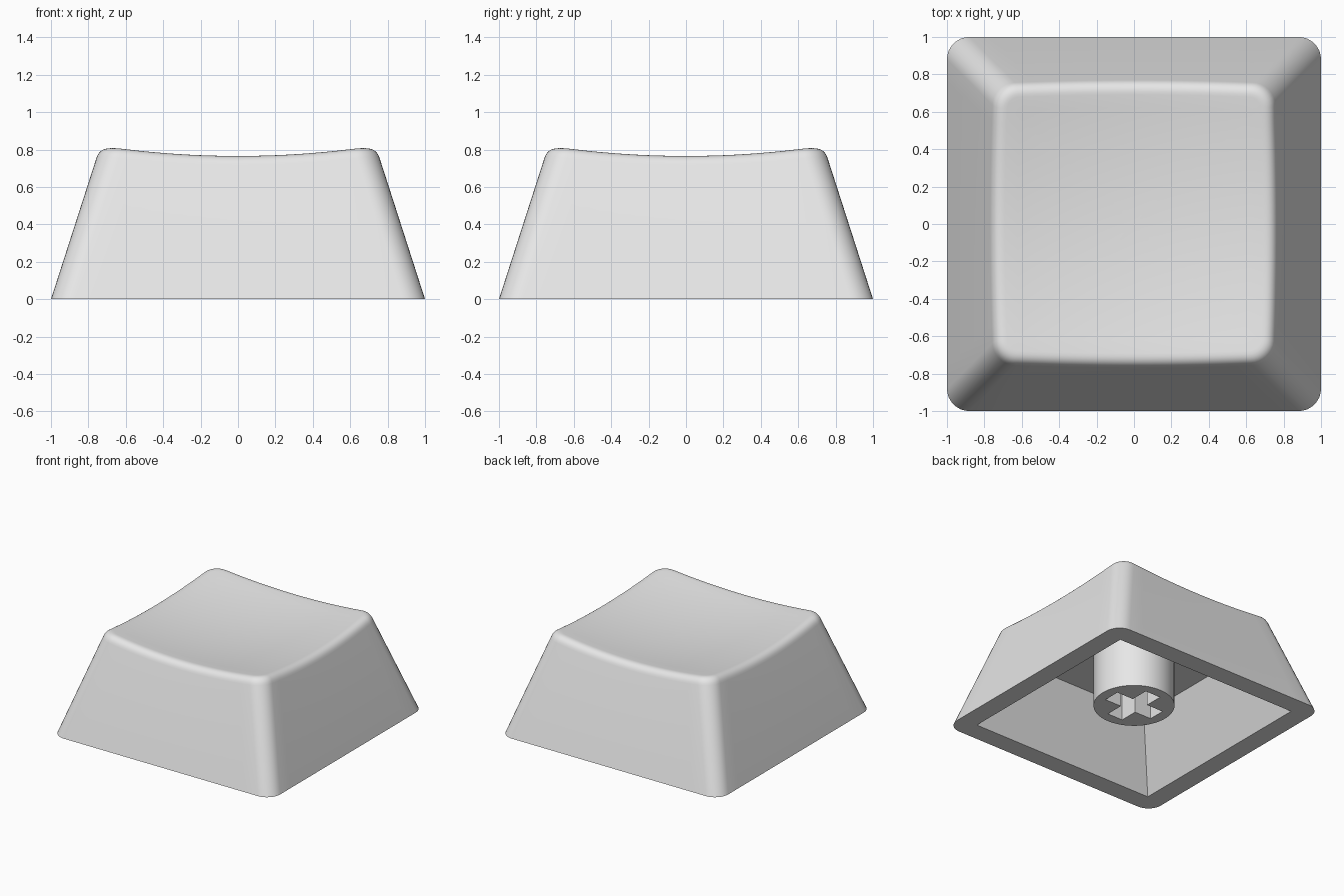
import bpy, bmesh, math

if "Cube" in bpy.data.objects:
    bpy.data.objects.remove(bpy.data.objects["Cube"])

SLOPE = 0.322        # side wall inset per unit of height
CORNER = 0.12        # vertical corner radius
FILLET = 0.06        # tangent length of the rounded top edge
CEILING = 0.52       # height of the hollow's ceiling

grey = bpy.data.materials.new("light grey plastic")
grey.diffuse_color = (0.8, 0.8, 0.8, 1)
grey.use_nodes = True
grey.node_tree.nodes["Principled BSDF"].inputs["Base Color"].default_value = grey.diffuse_color


def dish(x, y):
    """Height of the spherical hollow in the top."""
    return 0.714 + (x * x + y * y) / 9.5


def outline(half, r, corner_segs=8, side_segs=14):
    """Rounded square as (x, y) points, always the same count."""
    pts = []
    c = half - r
    for q in range(4):
        ca, sa = round(math.cos(q * math.pi / 2)), round(math.sin(q * math.pi / 2))
        quarter = [(c + r * math.cos(a), c + r * math.sin(a))
                   for a in (i * math.pi / 2 / corner_segs for i in range(corner_segs + 1))]
        quarter += [(c - 2 * c * i / side_segs, half) for i in range(1, side_segs)]
        pts += [(x * ca - y * sa, x * sa + y * ca) for x, y in quarter]
    return pts


def finish(obj):
    obj.data.materials.clear()
    obj.data.materials.append(grey)
    bpy.ops.object.select_all(action='DESELECT')
    obj.select_set(True)
    bpy.context.view_layer.objects.active = obj
    bpy.ops.object.shade_smooth_by_angle(angle=math.radians(30))


# Rings run from the hollow's ceiling, down, around the rim, up and over the top
rings = [[(x, y, CEILING) for x, y in outline(0.60, 0)],
         [(x, y, 0) for x, y in outline(0.84, 0)],
         [(x, y, 0) for x, y in outline(1.0, CORNER)]]

# Sharp edge where each wall line meets the dish, then the rounded edge over it
n = len(rings[0])
edge, low, inner = [], [], []
for i in range(n):
    z = 0.77
    for _ in range(6):
        x, y = outline(1 - SLOPE * z, CORNER)[i]
        z = dish(x, y)
    edge.append((x, y, z))
    zl = z - FILLET * 0.95
    low.append((*outline(1 - SLOPE * zl, CORNER)[i], zl))
    x, y = outline(1 - SLOPE * z - FILLET, CORNER - FILLET)[i]
    inner.append((x, y, dish(x, y)))
STEPS = 7
for s in range(STEPS + 1):
    t = s / STEPS
    rings.append([tuple((1 - t) ** 2 * a + 2 * t * (1 - t) * b + t * t * c
                        for a, b, c in zip(*p)) for p in zip(low, edge, inner)])

# Dish surface shrinking to the centre
for k in range(9, 0, -1):
    f = k / 10
    rings.append([(x * f, y * f, dish(x * f, y * f)) for x, y, _ in inner])

bm = bmesh.new()
loops = [[bm.verts.new(p) for p in ring] for ring in rings]
for a, b in zip(loops, loops[1:]):
    for i in range(n):
        j = (i + 1) % n
        bm.faces.new((a[i], a[j], b[j], b[i]))
centre = bm.verts.new((0, 0, dish(0, 0)))
for i in range(n):
    bm.faces.new((loops[-1][i], loops[-1][(i + 1) % n], centre))
bm.faces.new(loops[0][::-1])
bmesh.ops.remove_doubles(bm, verts=bm.verts, dist=1e-5)
bmesh.ops.recalc_face_normals(bm, faces=bm.faces)
mesh = bpy.data.meshes.new("cap_shell")
bm.to_mesh(mesh)
bm.free()
shell = bpy.data.objects.new("cap_shell", mesh)
bpy.context.collection.objects.link(shell)
finish(shell)

# Round stem with a cross-shaped socket
curve = bpy.data.curves.new("stem", 'CURVE')
curve.dimensions = '2D'
curve.fill_mode = 'BOTH'
curve.extrude = (CEILING + 0.01 - 0.11) / 2
L, W = 0.222, 0.07
arm = [(L, -W), (L, W), (W, W)]
cross = []
for q in range(4):
    ca, sa = round(math.cos(q * math.pi / 2)), round(math.sin(q * math.pi / 2))
    cross += [(x * ca - y * sa, x * sa + y * ca) for x, y in arm]
circle = [(0.305 * math.cos(i * math.tau / 64), 0.305 * math.sin(i * math.tau / 64))
          for i in range(64)]
for pts in (circle, cross):
    sp = curve.splines.new('POLY')
    sp.points.add(len(pts) - 1)
    for p, (x, y) in zip(sp.points, pts):
        p.co = (x, y, 0, 1)
    sp.use_cyclic_u = True
stem = bpy.data.objects.new("stem", curve)
stem.location.z = (CEILING + 0.01 + 0.11) / 2
bpy.context.collection.objects.link(stem)
bpy.ops.object.select_all(action='DESELECT')
stem.select_set(True)
bpy.context.view_layer.objects.active = stem
bpy.ops.object.convert(target='MESH')
stem = bpy.context.view_layer.objects.active
bm = bmesh.new()
bm.from_mesh(stem.data)
bmesh.ops.remove_doubles(bm, verts=bm.verts, dist=1e-5)
bmesh.ops.recalc_face_normals(bm, faces=bm.faces)
bm.to_mesh(stem.data)
bm.free()
finish(stem)
